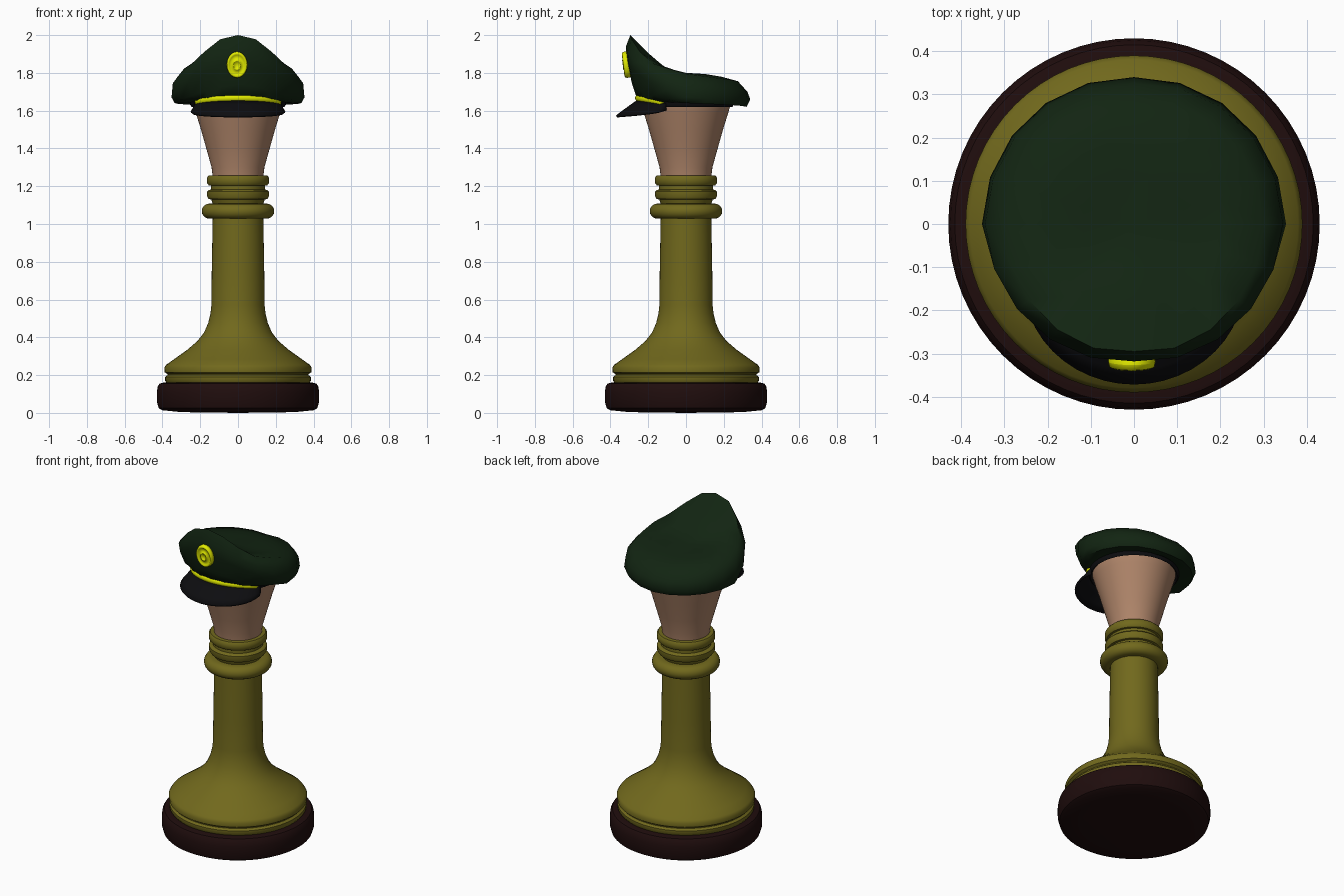
import bpy, bmesh, math
from mathutils import Matrix, Vector


def material(name, rgb):
    m = bpy.data.materials.new(name)
    m.diffuse_color = (*rgb, 1)
    return m


OLIVE = material("olive", (0.165, 0.14, 0.012))
BROWN = material("dark_brown", (0.014, 0.004, 0.004))
SKIN = material("skin", (0.42, 0.23, 0.14))
GREEN = material("dark_green", (0.006, 0.018, 0.006))
BLACK = material("black", (0.004, 0.004, 0.005))
YELLOW = material("yellow", (0.75, 0.82, 0.0))


def loft(name, rings, mat, closed=True, angle=40):
    """Skin a list of equally long point rings."""
    bm = bmesh.new()
    rows = [[bm.verts.new(p) for p in ring] for ring in rings]
    n = len(rows[0])
    for a, b in zip(rows, rows[1:]):
        for i in range(n if closed else n - 1):
            j = (i + 1) % n
            bm.faces.new((a[i], a[j], b[j], b[i]))
    bmesh.ops.remove_doubles(bm, verts=bm.verts, dist=1e-5)
    bmesh.ops.recalc_face_normals(bm, faces=bm.faces)
    mesh = bpy.data.meshes.new(name)
    bm.to_mesh(mesh)
    bm.free()
    mesh.materials.append(mat)
    ob = bpy.data.objects.new(name, mesh)
    bpy.context.collection.objects.link(ob)
    bpy.ops.object.select_all(action='DESELECT')
    ob.select_set(True)
    bpy.context.view_layer.objects.active = ob
    bpy.ops.object.shade_smooth_by_angle(angle=math.radians(angle))
    return ob


def polar(deg, r, z):
    """Point at an angle measured from the front (-y)."""
    a = math.radians(deg)
    return Vector((r * math.sin(a), -r * math.cos(a), z))


def lathe(name, profile, mat, n=64):
    rings = [[polar(360 * i / n, r, z) for i in range(n)] for r, z in profile]
    return loft(name, rings, mat)


def bead(r0, r, z0, z1):
    """Rounded ring cross-section between two heights."""
    h, m = (z1 - z0) / 2, (z0 + z1) / 2
    b = min(h, r - r0)
    pts = [(r - b + b * math.cos(t), m + h * math.sin(t))
           for t in [math.radians(-90 + 22.5 * k) for k in range(9)]]
    return [(r0, z0)] + pts + [(r0, z1)]


# Plinth
lathe("base", [(0, 0), (0.30, 0.004), (0.40, 0.014), (0.42, 0.025), (0.43, 0.06),
               (0.43, 0.11), (0.425, 0.14), (0.415, 0.155), (0.395, 0.16), (0, 0.16)], BROWN)

# Flared body and column
lathe("body", [(0, 0.15), (0.375, 0.155), (0.386, 0.17), (0.386, 0.19), (0.373, 0.20),
               (0.373, 0.205), (0.388, 0.215), (0.39, 0.24), (0.38, 0.255), (0.34, 0.283),
               (0.27, 0.333), (0.215, 0.38), (0.18, 0.425), (0.158, 0.475), (0.146, 0.525),
               (0.141, 0.57), (0.139, 0.75), (0.134, 1.03), (0.134, 1.05), (0, 1.05)], OLIVE)

# Collar rings
lathe("collar", [(0, 1.02)] + bead(0.134, 0.192, 1.028, 1.108)
      + [(0.142, 1.13)] + [(0.155, 1.132), (0.163, 1.145), (0.163, 1.172), (0.155, 1.18), (0.143, 1.182)]
      + [(0.143, 1.203)] + [(0.155, 1.205), (0.164, 1.217), (0.164, 1.245), (0.156, 1.256)]
      + [(0.13, 1.258), (0, 1.258)], OLIVE)

# Head
lathe("head", [(0, 1.25), (0.134, 1.25), (0.14, 1.30), (0.165, 1.39), (0.196, 1.50),
               (0.224, 1.59), (0.238, 1.64), (0.235, 1.68), (0.19, 1.71), (0, 1.72)], SKIN)

# Cap band
lathe("cap_band", [(0.236, 1.63), (0.245, 1.62), (0.253, 1.63), (0.256, 1.67), (0.236, 1.69)], BLACK, 40)

# Cap crown: each level gives (radius, height) at key angles from the front
KEYS = [0, 25, 45, 90, 135, 180]
LEVELS = [
    [(0.245, 1.66), (0.245, 1.66), (0.245, 1.655), (0.245, 1.65), (0.245, 1.645), (0.245, 1.645)],
    [(0.26, 1.665), (0.26, 1.66), (0.26, 1.65), (0.27, 1.64), (0.27, 1.64), (0.27, 1.63)],
    [(0.285, 1.74), (0.285, 1.72), (0.29, 1.69), (0.335, 1.64), (0.33, 1.63), (0.32, 1.62)],
    [(0.313, 1.86), (0.318, 1.83), (0.32, 1.77), (0.352, 1.67), (0.348, 1.655), (0.34, 1.66)],
    [(0.318, 1.94), (0.328, 1.90), (0.332, 1.82), (0.345, 1.745), (0.34, 1.71), (0.325, 1.70)],
    [(0.295, 2.0), (0.305, 1.97), (0.30, 1.865), (0.30, 1.795), (0.30, 1.765), (0.28, 1.75)],
    [(0.20, 1.905), (0.20, 1.89), (0.20, 1.835), (0.20, 1.80), (0.20, 1.785), (0.20, 1.775)],
    [(0.12, 1.835), (0.12, 1.83), (0.12, 1.81), (0.12, 1.80), (0.12, 1.795), (0.12, 1.79)],
    [(0, 1.795)] * 6,
]


def at_angle(level, deg):
    d = abs((deg + 180) % 360 - 180)
    for k in range(5):
        if d <= KEYS[k + 1]:
            t = (d - KEYS[k]) / (KEYS[k + 1] - KEYS[k])
            (r0, z0), (r1, z1) = level[k], level[k + 1]
            return r0 + t * (r1 - r0), z0 + t * (z1 - z0)


N = 20
loft("cap_crown", [[polar(360 * i / N, *at_angle(lv, 360 * i / N)) for i in range(N)]
                   for lv in LEVELS], GREEN, angle=60)

# Visor sloping down and forward
visor_rows = []
for s in (0, 0.35, 0.7, 1):
    row = []
    for k in range(-12, 13):
        phi = 65 * k / 12
        reach = max(0, math.cos(math.radians(90 * k / 12))) ** 0.6
        row.append(polar(phi, 0.25 + 0.118 * reach * s,
                         1.655 - 0.02 * (1 - reach) - 0.08 * s * (0.35 + 0.65 * reach) - 0.006 * s * s))
    visor_rows.append(row)
visor = loft("visor", visor_rows, BLACK, closed=False)
sol = visor.modifiers.new("thickness", 'SOLIDIFY')
sol.thickness = 0.012
sol.offset = 0

# Strap across the front of the cap
rings = []
for k in range(-13, 14):
    phi = 63 * k / 13
    z = 1.667 - 0.024 * (k / 13) ** 2
    end = 0 if abs(k) == 13 else 1
    rings.append([polar(phi, 0.256 + end * 0.014 * math.cos(t), z + end * 0.018 * math.sin(t))
                  for t in [math.tau * i / 10 for i in range(10)]])
loft("strap", rings, YELLOW, angle=80)

# Oval badge with a raised centre ring, leaning with the crown front
badge = lathe("badge", [(0, -0.03), (0.95, -0.03), (1, 0.0), (0.95, 0.012), (0.82, 0.015), (0.75, 0.009),
                        (0.42, 0.010), (0.38, 0.017), (0.30, 0.017), (0.26, 0.011), (0, 0.011)],
              YELLOW, 32)
badge.data.transform(Matrix.Translation((-0.005, -0.318, 1.843))
                     @ Matrix.Rotation(math.radians(97), 4, 'X')
                     @ Matrix.Diagonal((0.055, 0.07, 1, 1)))
